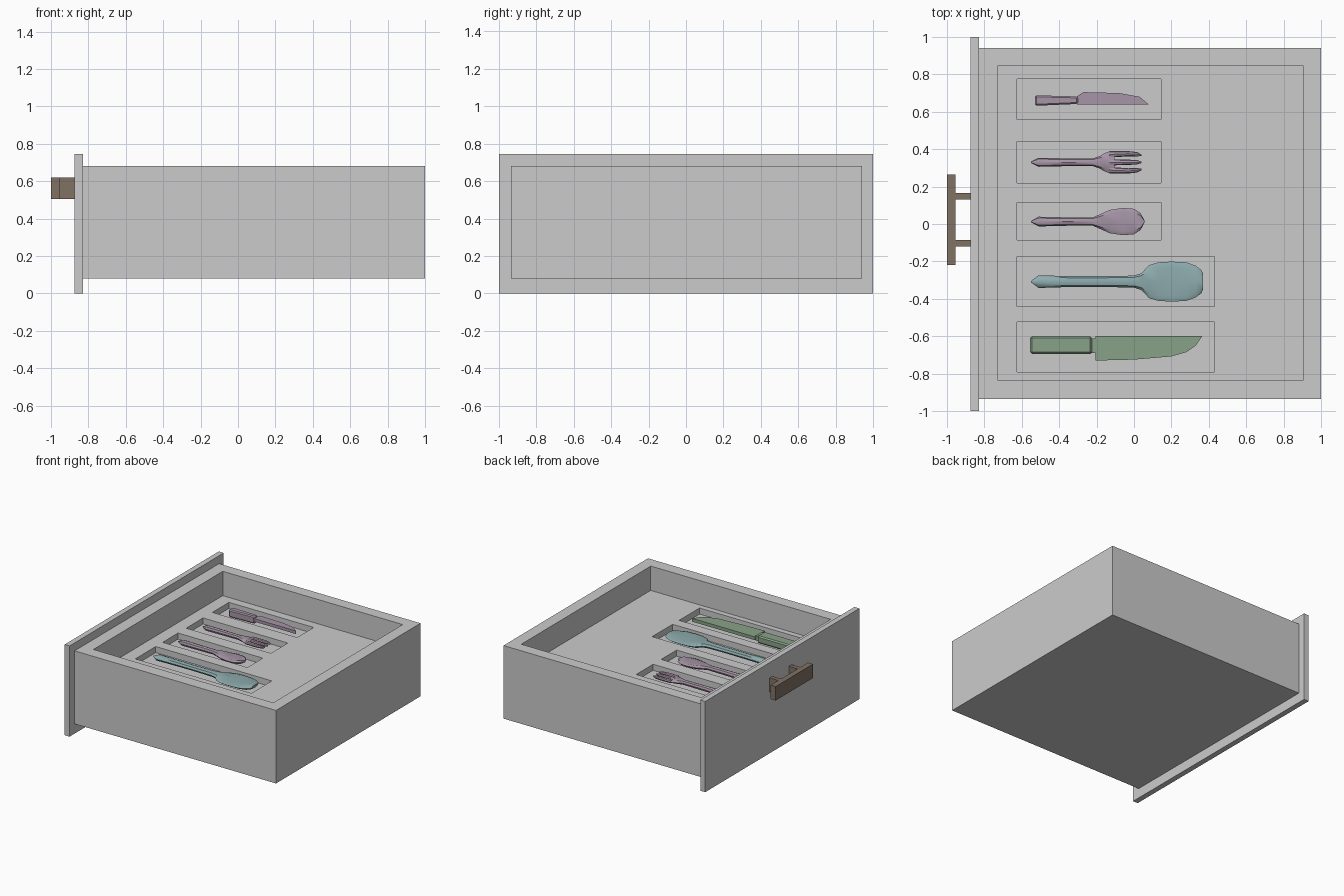
import bpy, bmesh, math
from mathutils import Vector

if "Cube" in bpy.data.objects:
    bpy.data.objects.remove(bpy.data.objects["Cube"])


def material(name, rgb):
    m = bpy.data.materials.new(name)
    m.diffuse_color = (*rgb, 1)
    m.use_nodes = True
    m.node_tree.nodes["Principled BSDF"].inputs["Base Color"].default_value = m.diffuse_color
    return m


BROWN = material("brown", (0.22, 0.17, 0.13))
PURPLE = material("mauve", (0.38, 0.30, 0.38))
TEAL = material("teal", (0.27, 0.41, 0.42))
GREEN = material("green", (0.25, 0.36, 0.25))


def finish(bm, name, mat=None, smooth=False):
    bmesh.ops.recalc_face_normals(bm, faces=bm.faces[:])
    me = bpy.data.meshes.new(name)
    bm.to_mesh(me)
    bm.free()
    ob = bpy.data.objects.new(name, me)
    bpy.context.collection.objects.link(ob)
    if mat:
        me.materials.append(mat)
    if smooth:
        bpy.ops.object.select_all(action='DESELECT')
        ob.select_set(True)
        bpy.context.view_layer.objects.active = ob
        bpy.ops.object.shade_smooth_by_angle(angle=math.radians(40))
    return ob


def add_box(bm, x0, x1, y0, y1, z0, z1):
    vs = bmesh.ops.create_cube(bm, size=1)["verts"]
    for v in vs:
        v.co = Vector((x1 if v.co.x > 0 else x0, y1 if v.co.y > 0 else y0, z1 if v.co.z > 0 else z0))


def boxes(name, dims, mat=None):
    bm = bmesh.new()
    for d in dims:
        add_box(bm, *d)
    return finish(bm, name, mat)


def cut(target, name, dims):
    cutter = boxes(name, dims)
    cutter.hide_render = True
    mod = target.modifiers.new(name, 'BOOLEAN')
    mod.operation, mod.solver, mod.object = 'DIFFERENCE', 'EXACT', cutter
    bpy.context.view_layer.objects.active = target
    bpy.ops.object.modifier_apply(modifier=name)
    bpy.data.objects.remove(cutter)


def add_prism(bm, pts, z0, z1, bevel=0):
    f = bm.faces.new([bm.verts.new((x, y, z0)) for x, y in pts])
    ext = bmesh.ops.extrude_face_region(bm, geom=[f])["geom"]
    vs = [g for g in ext if isinstance(g, bmesh.types.BMVert)]
    bmesh.ops.translate(bm, vec=(0, 0, z1 - z0), verts=vs)
    if bevel:
        edges = {e for v in vs + list(f.verts) for e in v.link_edges}
        bmesh.ops.bevel(bm, geom=list(edges), offset=bevel, segments=1, affect='EDGES')


def add_loft(bm, stations, z, sides=8):
    # station: x, centre y, half width, half thickness, hollow of the top
    rings = []
    for x, y, w, t, dip in stations:
        ring = []
        for i in range(sides):
            a = 2 * math.pi * i / sides
            drop = dip * max(0, math.sin(a)) ** 3
            ring.append(bm.verts.new((x, y + w * math.cos(a), z + t * math.sin(a) - drop)))
        rings.append(ring)
    for a, b in zip(rings, rings[1:]):
        for i in range(sides):
            j = (i + 1) % sides
            bm.faces.new((a[i], a[j], b[j], b[i]))
    bm.faces.new(rings[0])
    bm.faces.new(rings[-1])


# Drawer box with cavity and utensil pockets
FLOOR, POCKET = 0.48, 0.43
tray = boxes("drawer_box", [(-0.83, 1, -0.935, 0.94, 0.08, 0.68)])
cut(tray, "cavity", [(-0.73, 0.905, -0.835, 0.845, FLOOR, 0.9)])
slots = [(0.145, 0.56, 0.775), (0.145, 0.22, 0.44), (0.145, -0.085, 0.115),
         (0.43, -0.44, -0.175), (0.43, -0.79, -0.525)]
cut(tray, "pockets", [(-0.625, x, a, b, POCKET, 0.6) for x, a, b in slots])

# Front panel
boxes("front_panel", [(-0.875, -0.83, -1, 1, 0, 0.745)])

# Pull handle: bar and two posts
boxes("pull_bar", [(-1, -0.955, -0.22, 0.265, 0.505, 0.62)], BROWN)
boxes("pull_posts", [(-0.955, -0.875, a, a + 0.035, 0.505, 0.62) for a in (-0.12, 0.13)], BROWN)

# Table knife
bm = bmesh.new()
add_prism(bm, [(-0.53, 0.632), (-0.3, 0.642), (-0.3, 0.682), (-0.53, 0.688)], 0.44, 0.5, 0.008)
add_prism(bm, [(-0.305, 0.64), (0.08, 0.638), (0.03, 0.68), (-0.08, 0.7), (-0.27, 0.705), (-0.305, 0.683)],
          0.46, 0.485)
finish(bm, "table_knife", PURPLE)


def handle(y, x1, w):
    return [(-0.55, y, 0.004, 0.004, 0), (-0.51, y, w, 0.022, 0), (-0.35, y, w * 0.85, 0.022, 0),
            (x1, y, w * 0.85, 0.02, 0)]


# Fork: handle, head and three tines
bm = bmesh.new()
Y = 0.33
add_loft(bm, handle(Y, -0.22, 0.024) + [(-0.18, Y, 0.035, 0.02, 0.003), (-0.155, Y, 0.05, 0.018, 0.006),
                                       (-0.13, Y, 0.058, 0.016, 0.006), (-0.105, Y, 0.058, 0.014, 0.004)], 0.47)
for s in (-1, 0, 1):
    add_loft(bm, [(-0.13, Y + 0.042 * s, 0.017, 0.014, 0), (-0.03, Y + 0.046 * s, 0.014, 0.014, 0),
                  (0.015, Y + 0.043 * s, 0.012, 0.012, 0), (0.04, Y + 0.038 * s, 0.004, 0.004, 0)], 0.47)
finish(bm, "fork", PURPLE, True)

# Teaspoon
bm = bmesh.new()
Y = 0.013
add_loft(bm, handle(Y, -0.22, 0.026) + [(-0.18, Y, 0.04, 0.022, 0.004), (-0.13, Y, 0.062, 0.026, 0.025),
                                       (-0.06, Y, 0.073, 0.028, 0.034), (0, Y, 0.068, 0.026, 0.028),
                                       (0.035, Y, 0.045, 0.022, 0.012), (0.055, Y, 0.008, 0.008, 0)], 0.47)
finish(bm, "teaspoon", PURPLE, True)

# Serving spoon
bm = bmesh.new()
Y = -0.308
add_loft(bm, handle(Y, -0.15, 0.034) + [(0, Y, 0.032, 0.022, 0), (0.04, Y, 0.045, 0.022, 0.004),
                                       (0.08, Y, 0.088, 0.026, 0.02), (0.13, Y, 0.103, 0.028, 0.03),
                                       (0.2, Y, 0.107, 0.028, 0.034), (0.28, Y, 0.103, 0.028, 0.03),
                                       (0.33, Y, 0.085, 0.026, 0.02), (0.36, Y, 0.062, 0.02, 0.008),
                                       (0.37, Y, 0.04, 0.012, 0)], 0.472)
finish(bm, "serving_spoon", TEAL, True)

# Chef knife: handle, neck and blade
bm = bmesh.new()
add_prism(bm, [(-0.555, -0.695), (-0.225, -0.695), (-0.225, -0.6), (-0.555, -0.6)], 0.44, 0.5, 0.01)
add_box(bm, -0.226, -0.203, -0.69, -0.612, 0.45, 0.49)
add_prism(bm, [(-0.205, -0.73), (0, -0.725), (0.2, -0.708), (0.28, -0.685), (0.33, -0.65), (0.365, -0.6),
               (-0.205, -0.6)], 0.458, 0.485)
finish(bm, "carving_knife", GREEN)
